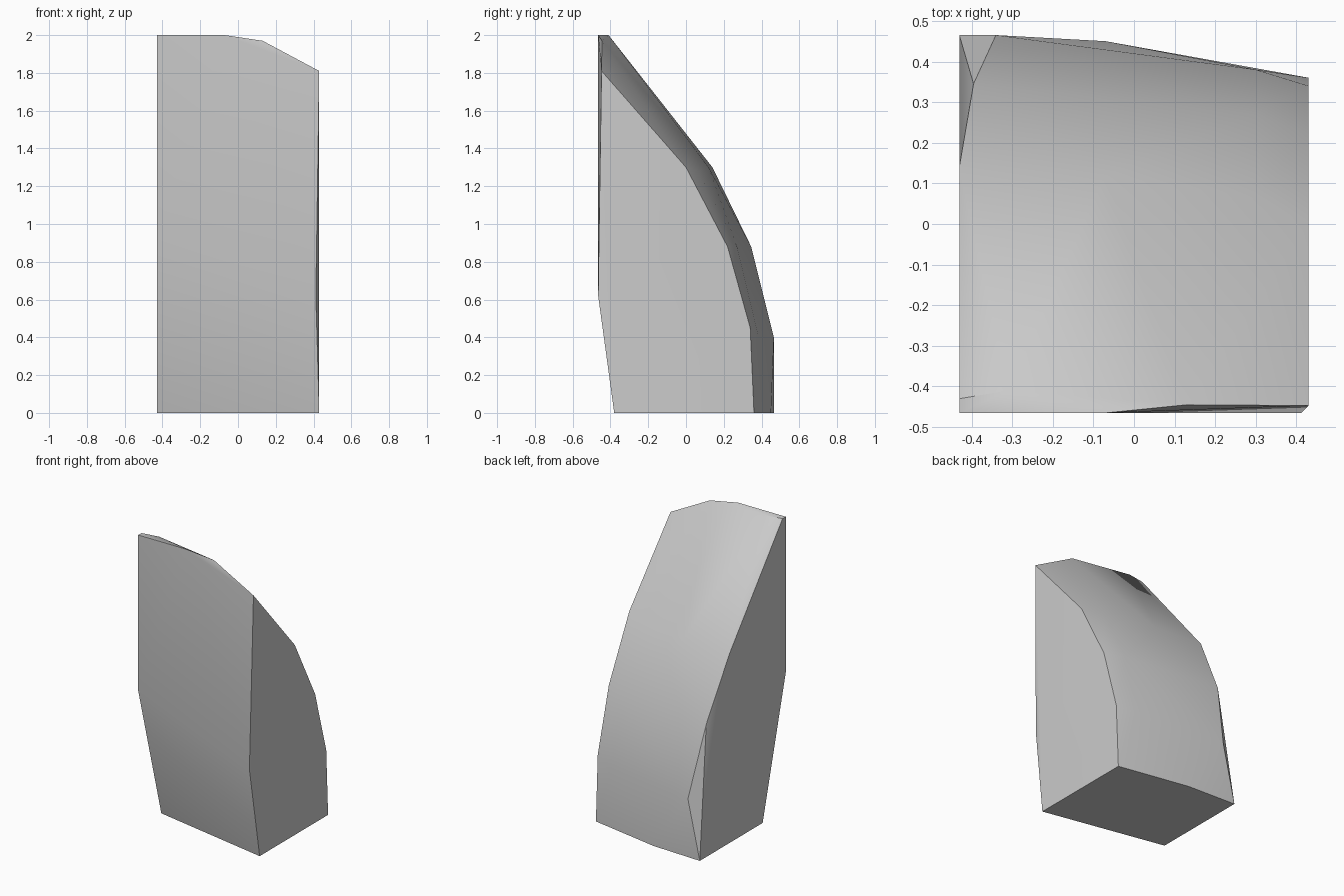
import bpy
import bmesh
from math import radians

# Remove the default object
default_cube = bpy.data.objects.get("Cube")
if default_cube:
    bpy.data.objects.remove(default_cube, do_unlink=True)


def make_material(name, grey):
    """One flat colour, shown in the viewport and in a render."""
    material = bpy.data.materials.new(name)
    material.use_nodes = True
    colour = (grey, grey, grey, 1)
    material.diffuse_color = colour
    material.node_tree.nodes["Principled BSDF"].inputs["Base Color"].default_value = colour
    return material


def make_shard(name, points, material):
    """Wrap the section corners in a closed faceted skin."""
    bm = bmesh.new()
    for point in points:
        bm.verts.new(point)
    result = bmesh.ops.convex_hull(bm, input=bm.verts[:])
    unused = set(result["geom_interior"]) | set(result["geom_unused"])
    loose = [item for item in unused if isinstance(item, bmesh.types.BMVert)]
    bmesh.ops.delete(bm, geom=loose, context="VERTS")
    bmesh.ops.dissolve_limit(bm, angle_limit=radians(0.5),
                             verts=bm.verts[:], edges=bm.edges[:])
    bmesh.ops.recalc_face_normals(bm, faces=bm.faces[:])
    mesh = bpy.data.meshes.new(name)
    bm.to_mesh(mesh)
    bm.free()
    mesh.materials.append(material)
    shard = bpy.data.objects.new(name, mesh)
    bpy.context.collection.objects.link(shard)
    return shard


FRONT = -0.465
BACK = 0.465
SIDE = 0.43

# Upright sections across the block: x, then (y, z) corners
sections = [
    # broken flat side, tallest
    (-SIDE, [(-0.215, 0), (FRONT, 0.935), (FRONT, 2), (-0.43, 2), (0.14, 1.3), (BACK, 0)]),
    # chipped back corner
    (-0.395, [(0.345, 0.88)]),
    (-0.34, [(BACK, 0.4)]),
    (-0.31, [(-0.41, 2)]),
    # middle of the curved back and crest
    (-0.07, [(FRONT, 2), (0.12, 1.3), (0.45, 0)]),
    (0.13, [(-0.445, 1.97)]),
    # rounded shoulder next to the low side
    (0.3, [(0.065, 1.28), (0.27, 0.88), (0.38, 0.42)]),
    # low side
    (0.412, [(FRONT, 0.62)]),
    (SIDE, [(-0.38, 0), (-0.447, 1.81), (0, 1.3), (0.22, 0.88), (0.34, 0.45), (0.36, 0)]),
]
corners = [(x, y, z) for x, profile in sections for y, z in profile]

# Stone shard
stone = make_material("stone grey", 0.6)
shard = make_shard("stone_shard", corners, stone)

# Soft shading over the curved back, crisp broken edges
bpy.ops.object.select_all(action="DESELECT")
shard.select_set(True)
bpy.context.view_layer.objects.active = shard
bpy.ops.object.shade_smooth_by_angle(angle=radians(30))
